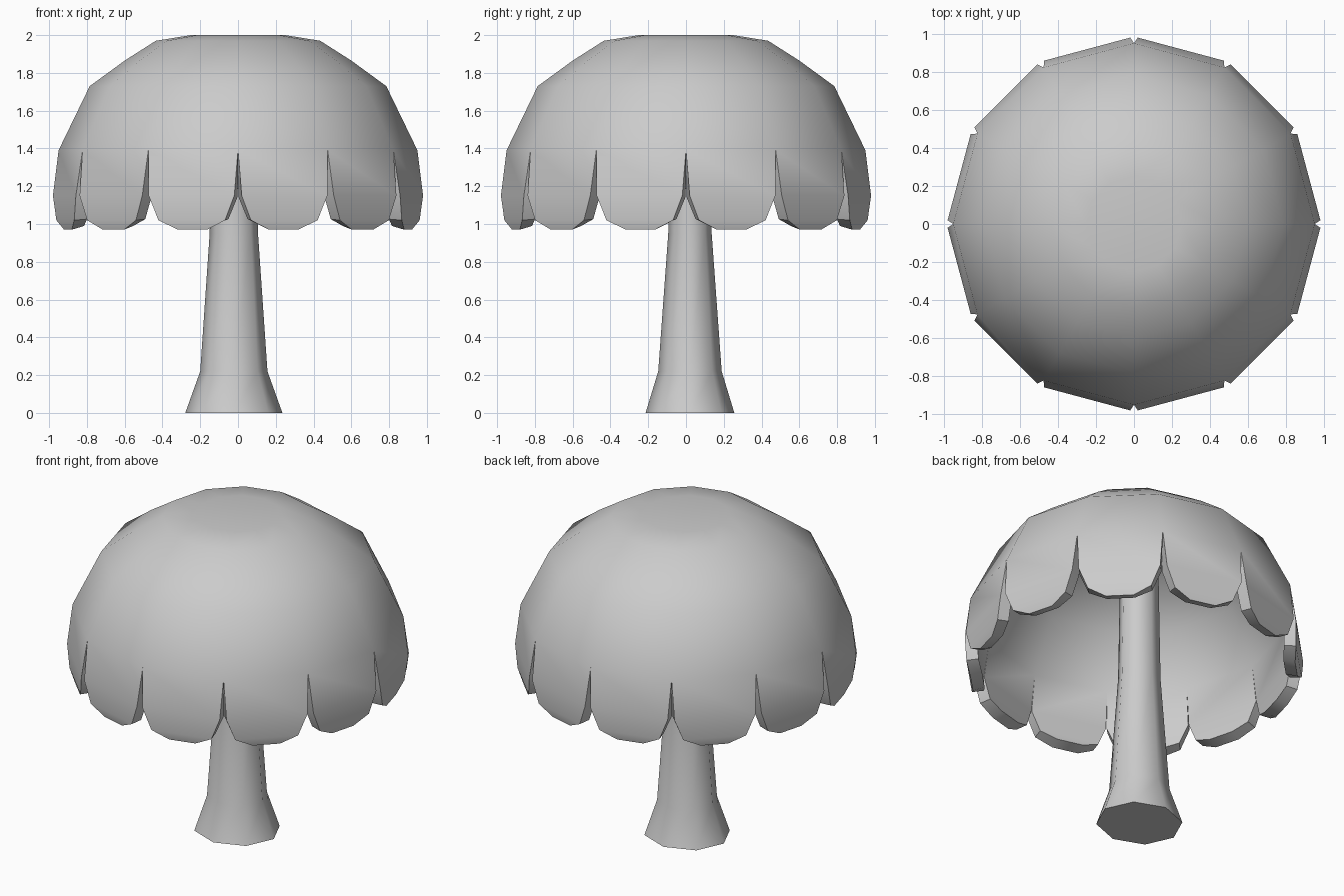
import bpy, bmesh
from math import radians, cos, sin
from mathutils import Vector

if "Cube" in bpy.data.objects:
    bpy.data.objects.remove(bpy.data.objects["Cube"])


def finish(name, bm, angle):
    bmesh.ops.recalc_face_normals(bm, faces=bm.faces)
    mesh = bpy.data.meshes.new(name)
    bm.to_mesh(mesh)
    bm.free()
    ob = bpy.data.objects.new(name, mesh)
    bpy.context.collection.objects.link(ob)
    bpy.ops.object.select_all(action='DESELECT')
    ob.select_set(True)
    bpy.context.view_layer.objects.active = ob
    return ob


def ring(bm, n, rx, ry, z, cx=0, cy=0):
    return [bm.verts.new((cx + rx * cos(radians(360 * i / n)),
                          cy + ry * sin(radians(360 * i / n)), z)) for i in range(n)]


def bridge(bm, a, b):
    n = len(a)
    for i in range(n):
        j = (i + 1) % n
        bm.faces.new((a[i], a[j], b[j], b[i]))


# Cap: twelve-sided dome
N = 12
bm = bmesh.new()
dome = [(0.95, 1.39), (0.785, 1.73), (0.60, 1.865), (0.435, 1.97), (0.25, 2.0)]
rings = [ring(bm, N, r, r, z) for r, z in dome]
for a, b in zip(rings, rings[1:]):
    bridge(bm, a, b)
center = bm.verts.new((0, 0, 1.99))
for i in range(N):
    bm.faces.new((rings[-1][i], rings[-1][(i + 1) % N], center))

# Scalloped flaps hanging from the rim: (inset along side, radius, height)
scallop = [(0.04, 0.985, 1.15), (0.14, 0.98, 1.02), (0.34, 0.965, 0.97)]
for i in range(N):
    a0, a1 = radians(30 * i), radians(30 * (i + 1))
    left, right = rings[0][i], rings[0][(i + 1) % N]
    for t, r, z in scallop:
        p = Vector((r * cos(a0), r * sin(a0), z))
        q = Vector((r * cos(a1), r * sin(a1), z))
        nl, nr = bm.verts.new(p.lerp(q, t)), bm.verts.new(p.lerp(q, 1 - t))
        bm.faces.new((left, nl, nr, right))
        left, right = nl, nr
cap = finish("cap", bm, 40)
# make sure the shell faces outward before thickening
if sum(f.normal.z for f in cap.data.polygons) < 0:
    cap.data.flip_normals()
mod = cap.modifiers.new("thickness", 'SOLIDIFY')
mod.thickness = 0.07
mod.offset = -1
bpy.ops.object.modifier_apply(modifier=mod.name)
bpy.ops.object.shade_smooth_by_angle(angle=radians(40))

# Stem: flared foot, slow taper up into the cap
bm = bmesh.new()
stem_profile = [(0.257, 0.235, 0), (0.178, 0.168, 0.22),
                (0.128, 0.115, 0.95), (0.11, 0.10, 1.93)]
rings = [ring(bm, 8, rx, ry, z, -0.022, 0.021) for rx, ry, z in stem_profile]
for a, b in zip(rings, rings[1:]):
    bridge(bm, a, b)
bm.faces.new(rings[0])
bm.faces.new(rings[-1])
finish("stem", bm, 50)
bpy.ops.object.shade_smooth_by_angle(angle=radians(50))
